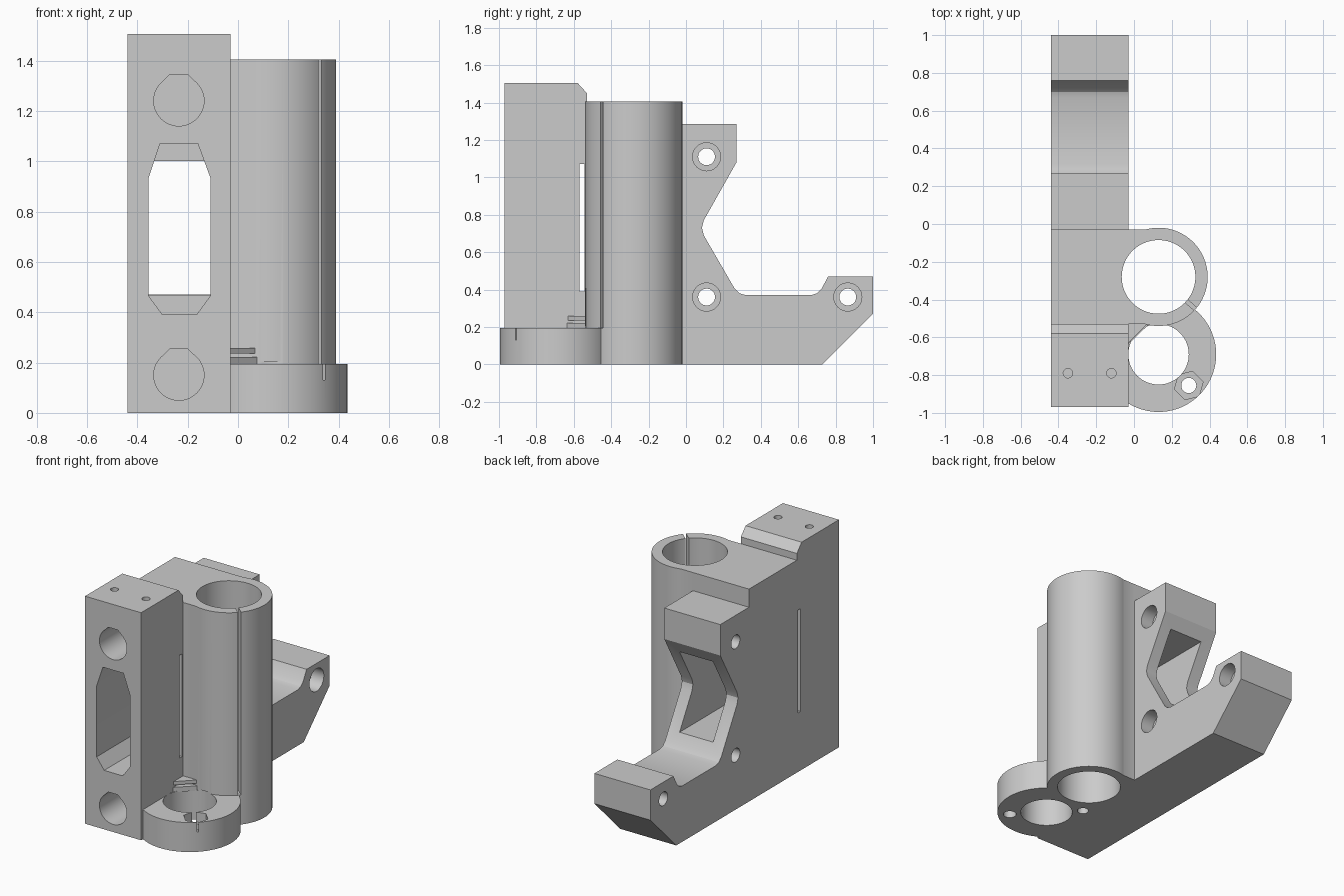
import bpy
import math
from mathutils import Matrix, Vector

if "Cube" in bpy.data.objects:
    bpy.data.objects.remove(bpy.data.objects["Cube"], do_unlink=True)

grey = bpy.data.materials.new("plain_grey")
grey.use_nodes = True
colour = (0.6, 0.6, 0.6, 1)
grey.diffuse_color = colour
grey.node_tree.nodes["Principled BSDF"].inputs["Base Color"].default_value = colour

# Maps from (u, v, depth) to world, one for each extrusion axis
AXES = {
    "x": lambda u, v, d: (d, u, v),
    "y": lambda u, v, d: (u, d, v),
    "z": lambda u, v, d: (u, v, d),
}


def prism(name, axis, outline, start, end):
    """Extrude a closed outline along one axis."""
    n = len(outline)
    place = AXES[axis]
    verts = [place(u, v, d) for d in (start, end) for u, v in outline]
    faces = [list(range(n))[::-1], list(range(n, 2 * n))]
    faces += [(i, (i + 1) % n, n + (i + 1) % n, n + i) for i in range(n)]
    if axis == "y":
        faces = [list(f)[::-1] for f in faces]
    mesh = bpy.data.meshes.new(name)
    mesh.from_pydata(verts, [], faces)
    mesh.materials.append(grey)
    obj = bpy.data.objects.new(name, mesh)
    bpy.context.collection.objects.link(obj)
    return obj


def circle(u, v, r, n=64, turn=0):
    steps = [turn + math.tau * i / n for i in range(n)]
    return [(u + r * math.cos(a), v + r * math.sin(a)) for a in steps]


def rect(u0, u1, v0, v1):
    return [(u0, v0), (u1, v0), (u1, v1), (u0, v1)]


def combine(body, other, operation):
    mod = body.modifiers.new("join", "BOOLEAN")
    mod.operation = operation
    mod.solver = "EXACT"
    mod.object = other
    bpy.context.view_layer.objects.active = body
    bpy.ops.object.modifier_apply(modifier=mod.name)
    bpy.data.objects.remove(other, do_unlink=True)


LEFT, RIGHT = -0.44, -0.03
BORE = (0.13, -0.28)
RING = (0.13, -0.69)
RING_TOP = 0.195
TOP = 1.405

# Main block with the braced rear arm
side = [(-0.97, 0), (0.73, 0), (1, 0.27), (1, 0.47), (0.76, 0.47),
        (0.725, 0.405), (0.7, 0.38), (0.67, 0.37), (0.32, 0.37), (0.285, 0.38),
        (0.26, 0.405), (0.095, 0.69), (0.085, 0.73), (0.095, 0.77),
        (0.27, 1.08), (0.27, 1.285), (-0.03, 1.285), (-0.03, TOP),
        (-0.53, TOP), (-0.53, 1.45), (-0.58, 1.505), (-0.97, 1.505)]
body = prism("bracket_body", "x", side, LEFT, RIGHT)

# Bearing tube, its web and the low nut ring
additions = [
    prism("web", "z", rect(-0.1, 0.13, -0.53, -0.03), 0, TOP),
    prism("bearing_tube", "z", circle(*BORE, 0.26, 96), 0, TOP),
    prism("nut_ring", "z", circle(*RING, 0.305, 96), 0, RING_TOP),
]
for part in additions:
    combine(body, part, "UNION")

cutters = [
    prism("bearing_bore", "z", circle(*BORE, 0.195, 96), -0.1, 1.6),
    prism("ring_bore", "z", circle(*RING, 0.16), -0.1, RING_TOP + 0.01),
]

# Clamping slit in the bearing tube
slit = prism("slit", "z", rect(0.17, 0.32, -0.01, 0.01), RING_TOP, 1.6)
slit.data.transform(Matrix.Translation(Vector((*BORE, 0)))
                    @ Matrix.Rotation(math.radians(-41), 4, "Z"))
cutters.append(slit)

# Screw holes and hexagonal nut pocket in the ring
cutters += [
    prism("front_screw", "z", circle(0.29, -0.855, 0.04, 24), -0.1, 0.3),
    prism("nut_pocket", "z", circle(0.29, -0.855, 0.078, 6, 0.25), 0.13, 0.3),
    prism("rear_screw", "z", circle(-0.03, -0.53, 0.035, 24), -0.1, 0.19),
]

# Flat-topped rod sockets in the front face
for z in (0.15, 1.24):
    socket = [p for p in circle(-0.235, z, 0.1, 48)]
    outline = [p for p in socket if p[1] < z + 0.08]
    tip = [(-0.2, z + 0.105), (-0.27, z + 0.105)]
    first = max(range(len(outline)), key=lambda i: outline[i][1] if outline[i][0] < -0.235 else -1)
    outline = outline[first:] + outline[:first] + tip
    cutters.append(prism("rod_socket", "y", outline, -1.1, -0.07))

# Belt window: eight-sided in front, rectangular behind
window = [(-0.31, 1.07), (-0.355, 0.935), (-0.355, 0.465), (-0.3, 0.39),
          (-0.165, 0.39), (-0.11, 0.465), (-0.11, 0.935), (-0.16, 1.07)]
cutters += [
    prism("front_window", "y", window, -1.1, -0.55),
    prism("rear_window", "y", rect(-0.355, -0.11, 0.467, 1.0), -0.56, 0.5),
    prism("side_slot", "x", rect(-0.57, -0.542, 0.39, 1.07), -0.6, 0.01),
]

# Counterbored cross holes
for y, z in ((0.11, 1.11), (0.11, 0.36), (0.865, 0.36)):
    cutters.append(prism("cross_hole", "x", circle(y, z, 0.045, 32), -0.6, 0.1))
    cutters.append(prism("counterbore", "x", circle(y, z, 0.075, 32), -0.12, 0.1))

# Small pin holes in the top
for x in (-0.35, -0.12):
    cutters.append(prism("pin_hole", "z", circle(x, -0.79, 0.025, 20), 1.3, 1.6))

for cutter in cutters:
    combine(body, cutter, "DIFFERENCE")

# Thin corner gussets above the rear screw
gussets = [
    prism("lower_gusset", "z", [(-0.04, -0.645), (0.08, -0.53), (-0.04, -0.53)], RING_TOP - 0.005, 0.222),
    prism("upper_gusset", "z", [(-0.04, -0.64), (0.07, -0.53), (-0.04, -0.53)], 0.235, 0.258),
]

for obj in [body] + gussets:
    bpy.ops.object.select_all(action="DESELECT")
    obj.select_set(True)
    bpy.context.view_layer.objects.active = obj
    bpy.ops.object.shade_smooth_by_angle(angle=math.radians(25))
